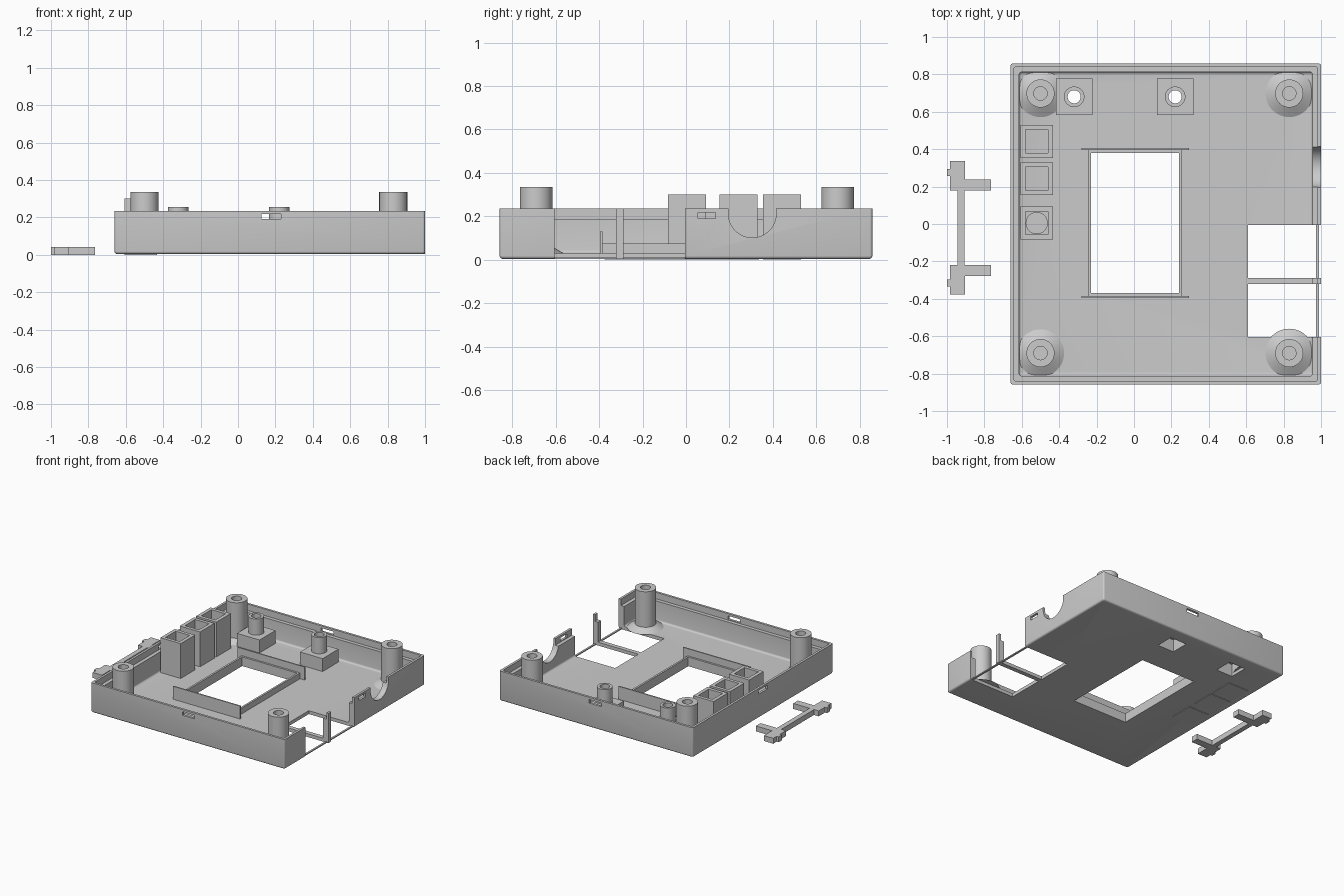
import bpy, bmesh, math
from mathutils import Matrix

if "Cube" in bpy.data.objects:
    bpy.data.objects.remove(bpy.data.objects["Cube"], do_unlink=True)

grey = bpy.data.materials.new("light_grey_plastic")
grey.use_nodes = True
colour = (0.6, 0.6, 0.6, 1)
grey.diffuse_color = colour
grey.node_tree.nodes["Principled BSDF"].inputs["Base Color"].default_value = colour


def finish(name, bm):
    mesh = bpy.data.meshes.new(name)
    bmesh.ops.recalc_face_normals(bm, faces=bm.faces)
    bm.to_mesh(mesh)
    bm.free()
    mesh.materials.append(grey)
    ob = bpy.data.objects.new(name, mesh)
    bpy.context.collection.objects.link(ob)
    return ob


def box(name, x, y, z):
    """Box from its ranges on the three axes."""
    bm = bmesh.new()
    bmesh.ops.create_cube(bm, size=1)
    for v in bm.verts:
        v.co = [r[0] if c < 0 else r[1] for c, r in zip(v.co, (x, y, z))]
    return finish(name, bm)


def loft(name, outlines):
    """Closed solid through stacked outlines of equal point count."""
    bm = bmesh.new()
    rings = [[bm.verts.new(p) for p in outline] for outline in outlines]
    n = len(rings[0])
    for a, b in zip(rings, rings[1:]):
        for i in range(n):
            j = (i + 1) % n
            bm.faces.new((a[i], a[j], b[j], b[i]))
    bm.faces.new(rings[0])
    bm.faces.new(rings[-1])
    return finish(name, bm)


def turned(name, centre, profile, sides=48):
    """Solid of revolution about a vertical axis from (radius, z) points."""
    turns = [math.tau * i / sides for i in range(sides)]
    return loft(name, [[(centre[0] + r * math.cos(a), centre[1] + r * math.sin(a), z)
                        for a in turns] for r, z in profile])


def rounded_outline(x, y, inset, z, radius=0.012, steps=4):
    """Rounded rectangle at height z, moved inwards by inset."""
    points = []
    for corner, (sx, sy) in enumerate(((1, 1), (0, 1), (0, 0), (1, 0))):
        cx = x[sx] + (1 - 2 * sx) * (inset + radius)
        cy = y[sy] + (1 - 2 * sy) * (inset + radius)
        for i in range(steps + 1):
            a = (corner + i / steps) * math.pi / 2
            points.append((cx + radius * math.cos(a), cy + radius * math.sin(a), z))
    return points


def cut(target, *cutters):
    for c in cutters:
        mod = target.modifiers.new("cut", 'BOOLEAN')
        mod.operation, mod.solver, mod.object = 'DIFFERENCE', 'EXACT', c
        bpy.context.view_layer.objects.active = target
        bpy.ops.object.modifier_apply(modifier=mod.name)
        bpy.data.objects.remove(c, do_unlink=True)


def around(c, half):
    return (c - half, c + half)


X, Y = (-0.66, 1.0), (-0.858, 0.858)
BASE, FLOOR, LEDGE, RIM = 0.004, 0.03, 0.185, 0.235
LIP, WALL, ROUND = 0.018, 0.046, 0.014
SCREWS = [(-0.32, 0.68), (0.22, 0.68)]
KEYS = [0.442, 0.242, 0.005]
WIN_X, WIN_Y = (-0.23, 0.24), (-0.37, 0.38)

# Tray with rounded foot, stepped rim and filleted floor
arc = [(1 - math.sin(t * math.pi / 8), 1 - math.cos(t * math.pi / 8)) for t in range(5)]
section = [(ROUND * u, BASE + ROUND * v) for u, v in arc]
section += [(0, RIM), (LIP, RIM), (LIP, LEDGE), (WALL, LEDGE)]
section += [(WALL + ROUND * u, FLOOR + ROUND * v) for u, v in reversed(arc)]
shell = loft("tray_shell", [rounded_outline(X, Y, inset, z) for inset, z in section])

# Side opening and display window
cut(shell,
    box("c", (0.61, 1.2), (-0.605, -0.005), (-1, 1)),
    box("c", WIN_X, WIN_Y, (-1, 1)))

# U-shaped cable notch
notch = turned("c", (0, 0), [(0.11, -0.1), (0.11, 0.1)])
notch.data.transform(Matrix.Translation((1, 0.305, 0)) @ Matrix.Rotation(math.pi / 2, 4, 'Y'))
for v in notch.data.vertices:
    v.co.z += 0.412 if v.co.z > 0.001 else 0.212
cut(shell, notch)

# Snap slots in the four walls
slot = (0.19, 0.218)
cut(shell,
    box("c", (0.125, 0.23), (-1, -0.8), slot),
    box("c", (0.125, 0.23), (0.8, 1), slot),
    box("c", (0.9, 1.1), (0.055, 0.135), slot),
    box("c", (-0.8, -0.607), (-0.055, 0.055), slot))

# Recesses under the screw mounts
for x, y in SCREWS:
    cut(shell, box("c", around(x, 0.07), around(y, 0.07), (-1, 0.09)))
shaded = [shell]

# Corner posts with flared feet and blind holes
for side, x in (("right", -0.5), ("left", 0.83)):
    for end, y in (("front", -0.69), ("back", 0.698)):
        post = turned(f"{end}_{side}_post", (x, y),
                      [(0.13, FLOOR - 0.002), (0.075, 0.06), (0.075, 0.335),
                       (0.036, 0.335), (0.036, 0.1)])
        shaded.append(post)

# Screw mounts: hollow block with a drilled boss
for side, (x, y) in zip(("right", "left"), SCREWS):
    block = box(f"{side}_mount_block", around(x, 0.097), around(y, 0.097), (FLOOR - 0.002, 0.13))
    cut(block, box("c", around(x, 0.07), around(y, 0.07), (-1, 0.1)),
        turned("c", (x, y), [(0.035, 0), (0.035, 1)]))
    boss = turned(f"{side}_mount_boss", (x, y), [(0.055, 0.12), (0.055, 0.255)])
    cut(boss, turned("c", (x, y), [(0.035, 0), (0.035, 1)]))
    shaded.append(boss)

# Square open tubes along the right wall
for i, y in enumerate(KEYS):
    tube = box(f"square_tube_{i + 1}", around(-0.52, 0.087), around(y, 0.088), (0, 0.3))
    cut(tube, box("c", around(-0.52, 0.06), around(y, 0.062), (FLOOR, 1)))
shaded.append(turned("tube_disc", (-0.52, KEYS[2]), [(0.059, 0.02), (0.059, 0.06)]))

# Raised window frame and its two guard plates
frame = box("window_frame", (WIN_X[0] - 0.015, WIN_X[1] + 0.015),
            (WIN_Y[0] - 0.015, WIN_Y[1] + 0.015), (FLOOR - 0.002, 0.075))
cut(frame, box("c", WIN_X, WIN_Y, (-1, 1)))
for end, y in (("front", -0.39), ("back", 0.4)):
    box(f"{end}_window_plate", (-0.28, 0.295), around(y, 0.005), (FLOOR - 0.002, 0.13))

# Bridge, upright and thin sill across the side opening
box("opening_bridge", (0.6, 1.0), around(-0.305, 0.017), (BASE, FLOOR))
box("opening_upright", (0.955, 0.985), around(-0.305, 0.017), (BASE, LEDGE))
box("upright_outer", (0.982, 1.0), around(-0.305, 0.017), (BASE, RIM))
box("opening_sill", (0.974, 0.988), (-0.61, 0), (BASE, 0.012))

# Separate clip lying beside the tray
T = (0, 0.042)
box("clip_bar", (-0.943, -0.905), (-0.225, 0.185), T)
for end, s in (("front", -1), ("back", 1)):
    def span(a, b):
        return tuple(sorted((-0.02 + s * a, -0.02 + s * b)))
    box(f"{end}_clip_head", (-0.983, -0.903), span(0.2, 0.356), T)
    box(f"{end}_clip_arm", (-0.905, -0.765), span(0.2, 0.257), T)
    box(f"{end}_clip_tab", (-1.0, -0.98), span(0.276, 0.314), T)

# Smooth round parts, keep edges sharp
bpy.ops.object.select_all(action='DESELECT')
for ob in shaded:
    ob.select_set(True)
bpy.context.view_layer.objects.active = shell
bpy.ops.object.shade_smooth_by_angle(angle=math.radians(30))
